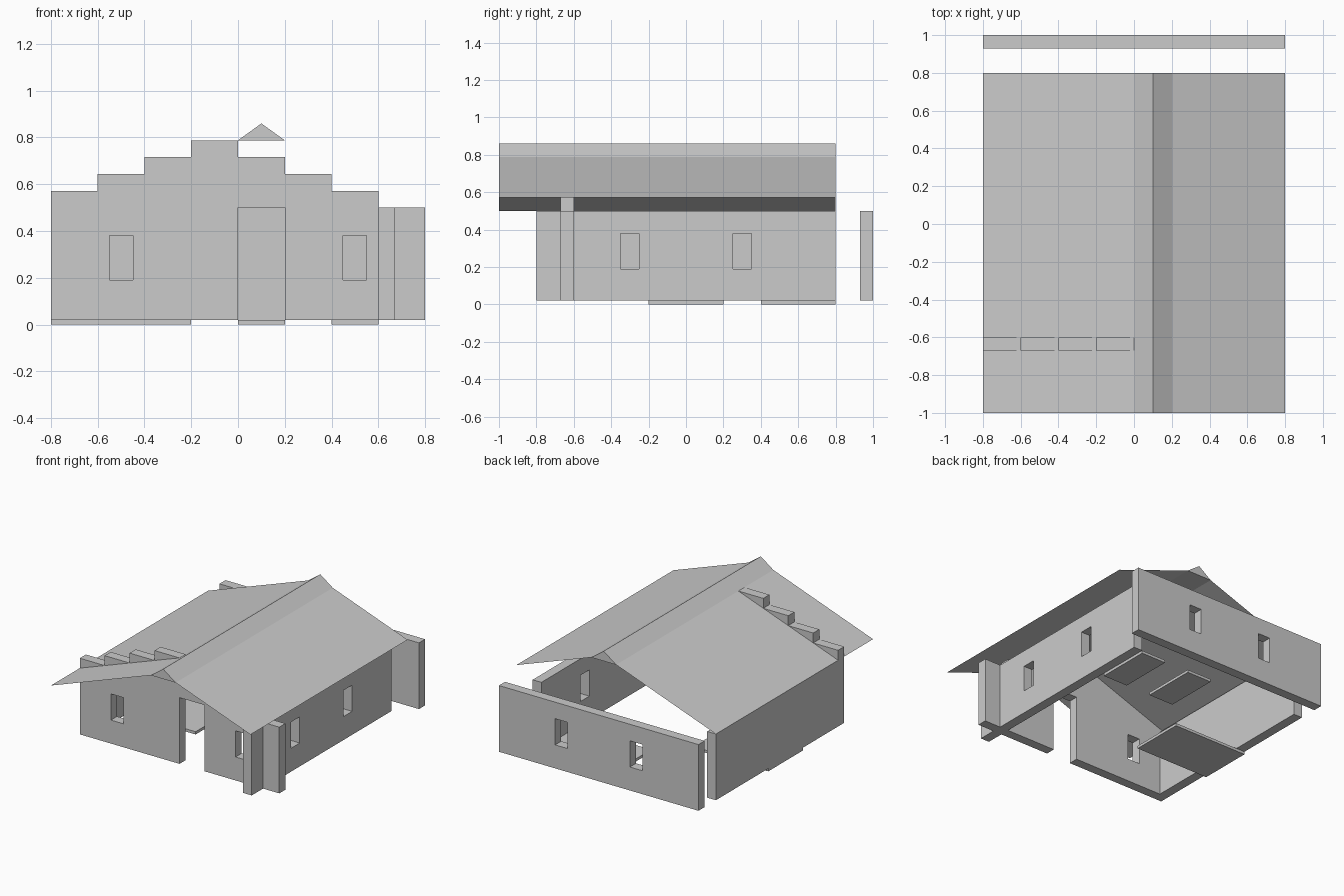
import bpy, math

if "Cube" in bpy.data.objects:
    bpy.data.objects.remove(bpy.data.objects["Cube"])

BASE, EAVE, THICK = 0.02, 0.5, 0.07


def link(name, data):
    ob = bpy.data.objects.new(name, data)
    bpy.context.collection.objects.link(ob)
    return ob


def mesh(name, verts, faces):
    me = bpy.data.meshes.new(name)
    me.from_pydata(verts, [], faces)
    return link(name, me)


def rect(a, b, lo, hi):
    return [(a, lo), (b, lo), (b, hi), (a, hi)]


def wall(name, outline, holes, loc, turn):
    """Flat outline with window holes, given thickness and stood upright."""
    cu = bpy.data.curves.new(name + "_outline", 'CURVE')
    cu.dimensions, cu.fill_mode, cu.extrude = '2D', 'BOTH', THICK / 2
    for pts in [outline] + holes:
        sp = cu.splines.new('POLY')
        sp.points.add(len(pts) - 1)
        for p, (u, v) in zip(sp.points, pts):
            p.co = (u, v, 0, 1)
        sp.use_cyclic_u = True
        sp.use_smooth = False
    tmp = link(name + "_tmp", cu)
    dg = bpy.context.evaluated_depsgraph_get()
    me = bpy.data.meshes.new_from_object(tmp.evaluated_get(dg))
    bpy.data.objects.remove(tmp)
    bpy.data.curves.remove(cu)
    me.shade_flat()
    ob = link(name, me)
    ob.location = loc
    ob.rotation_euler = (math.pi / 2, 0, turn)
    return ob


def windows(offset):
    return [rect(c - 0.05, c + 0.05, 0.19, 0.38) for c in (-offset, offset)]


# Front wall: stepped gable with a doorway
tops = [0.572, 0.644, 0.716, 0.788, 0.716, 0.644, 0.572, EAVE]
outline = [(-0.8, BASE)]
for i, top in enumerate(tops):
    outline += [(-0.8 + 0.2 * i, top), (-0.6 + 0.2 * i, top)]
outline += [(0.8, BASE), (0.2, BASE), (0.2, EAVE), (0, EAVE), (0, BASE)]
wall("front_wall", outline, windows(0.5), (0, -0.635, 0), 0)

# Back and side walls
wall("back_wall", rect(-0.8, 0.8, BASE, EAVE), windows(0.3), (0, 0.965, 0), 0)
wall("right_wall", rect(-0.8, 0.8, BASE, EAVE), windows(0.3), (0.635, 0, 0), math.pi / 2)
wall("left_wall", rect(-0.6, 0.8, BASE, EAVE), [], (-0.765, 0, 0), math.pi / 2)

# Thin roof slopes
Y0, Y1 = -1.0, 0.8
for name, (xa, za), (xb, zb) in (("roof_left", (-0.8, 0.5), (0, 0.788)),
                                 ("roof_right", (0.2, 0.788), (0.8, 0.572))):
    mesh(name, [(xa, Y0, za), (xb, Y0, zb), (xb, Y1, zb), (xa, Y1, za)], [(0, 1, 2, 3)])

# Ridge cap
tri = [(0, 0.788), (0.2, 0.788), (0.1, 0.86)]
mesh("roof_ridge", [(x, y, z) for y in (Y0, Y1) for x, z in tri],
     [(0, 1, 2), (5, 4, 3), (0, 3, 4, 1), (1, 4, 5, 2), (2, 5, 3, 0)])

# Floor slabs
for name, x0, x1, y0, y1 in (("floor_slab_left", -0.8, -0.2, -0.2, 0.2),
                             ("floor_slab_middle", 0, 0.2, 0.4, 0.8),
                             ("floor_slab_right", 0.4, 0.6, 0.4, 0.8)):
    quad = rect(x0, x1, y0, y1)
    mesh(name, [(x, y, z) for z in (0, BASE) for x, y in quad],
         [(3, 2, 1, 0), (4, 5, 6, 7)] +
         [(i, (i + 1) % 4, (i + 1) % 4 + 4, i + 4) for i in range(4)])
